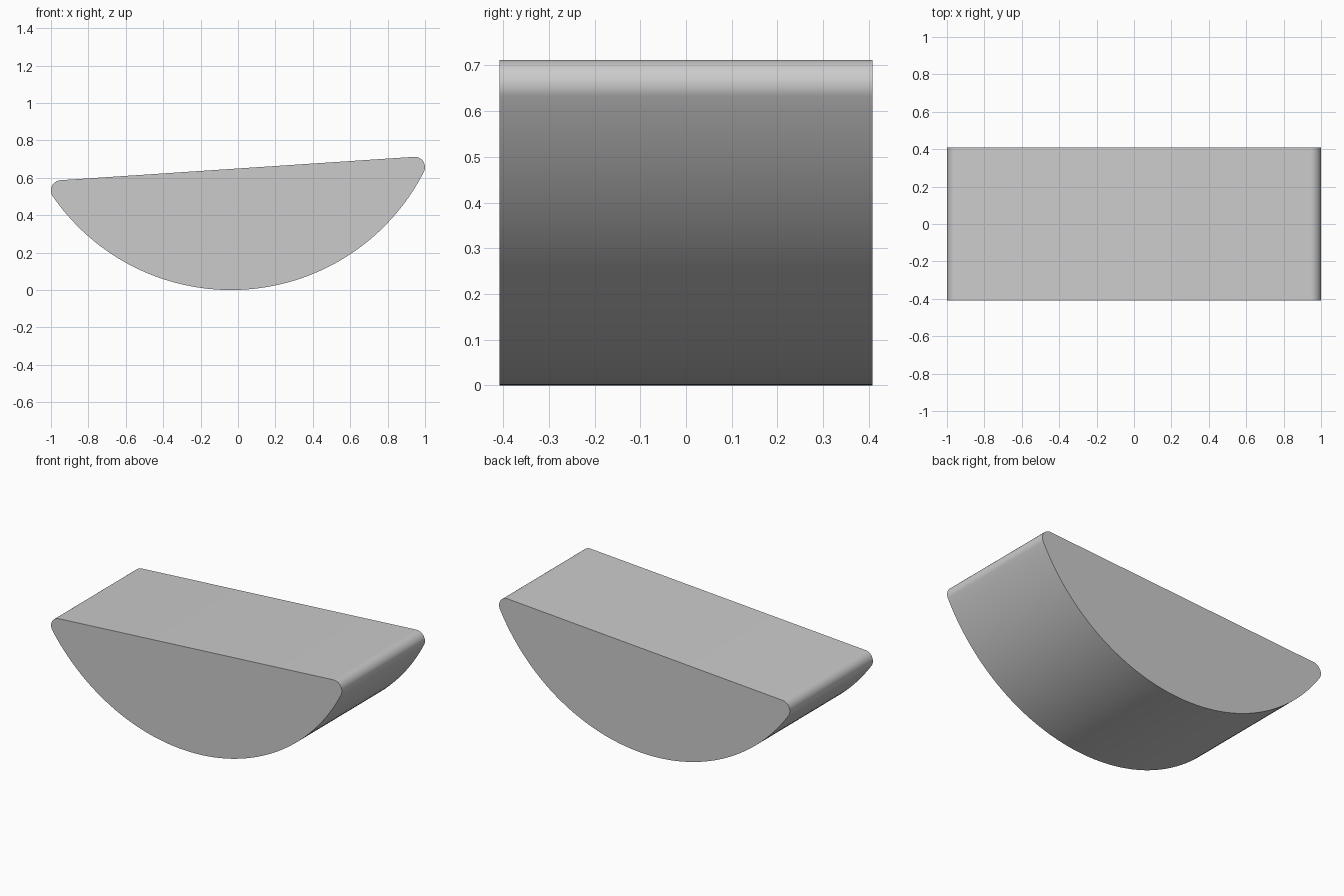
import bpy
import bmesh
import math
from mathutils import Matrix, Vector

cube = bpy.data.objects.get("Cube")
if cube:
    bpy.data.objects.remove(cube, do_unlink=True)

# Main dimensions
ROCKER_RADIUS = 1.157   # curved underside
CORNER_RADIUS = 0.055   # rounded ends of the flat top
HALF_SPAN = 0.947       # distance of corner centres from the axis
HALF_DEPTH = 0.408
TILT = math.atan2(0.125, 1.89)

# Colour
grey = bpy.data.materials.new("light_grey")
grey.use_nodes = True
colour = (0.6, 0.6, 0.6, 1.0)
grey.diffuse_color = colour
grey.node_tree.nodes["Principled BSDF"].inputs["Base Color"].default_value = colour


def arc(centre, radius, start, end, steps):
    """Points along an arc in the xz plane."""
    return [centre + radius * Vector((math.cos(t), 0, math.sin(t)))
            for t in (start + (end - start) * i / steps for i in range(steps + 1))]


# Profile around the rocker centre: underside, right corner, left corner
drop = math.sqrt((ROCKER_RADIUS - CORNER_RADIUS) ** 2 - HALF_SPAN ** 2)
touch = math.atan2(-drop, HALF_SPAN)
origin = Vector((0, 0, 0))
right = Vector((HALF_SPAN, 0, -drop))
left = Vector((-HALF_SPAN, 0, -drop))
profile = arc(origin, ROCKER_RADIUS, -math.pi - touch, touch - 2 * math.pi + 2 * math.pi, 72)
profile += arc(right, CORNER_RADIUS, touch, math.pi / 2, 16)[1:]
profile += arc(left, CORNER_RADIUS, math.pi / 2, math.pi - touch, 16)[:-1]

# Tilt the profile and stand its lowest point on the ground
place = (Matrix.Translation((-drop * math.sin(TILT), -HALF_DEPTH, ROCKER_RADIUS))
         @ Matrix.Rotation(-TILT, 4, 'Y'))

# Extrude the profile into a solid block
bm = bmesh.new()
face = bm.faces.new([bm.verts.new(place @ p) for p in profile])
result = bmesh.ops.extrude_face_region(bm, geom=[face], use_keep_orig=True)
back = [v for v in result["geom"] if isinstance(v, bmesh.types.BMVert)]
bmesh.ops.translate(bm, verts=back, vec=(0, 2 * HALF_DEPTH, 0))
bmesh.ops.recalc_face_normals(bm, faces=bm.faces)
mesh = bpy.data.meshes.new("rocker_block")
bm.to_mesh(mesh)
bm.free()

block = bpy.data.objects.new("rocker_block", mesh)
bpy.context.collection.objects.link(block)
mesh.materials.append(grey)

# Smooth curves with crisp end faces
bpy.ops.object.select_all(action='DESELECT')
block.select_set(True)
bpy.context.view_layer.objects.active = block
bpy.ops.object.shade_smooth_by_angle(angle=math.radians(30))
